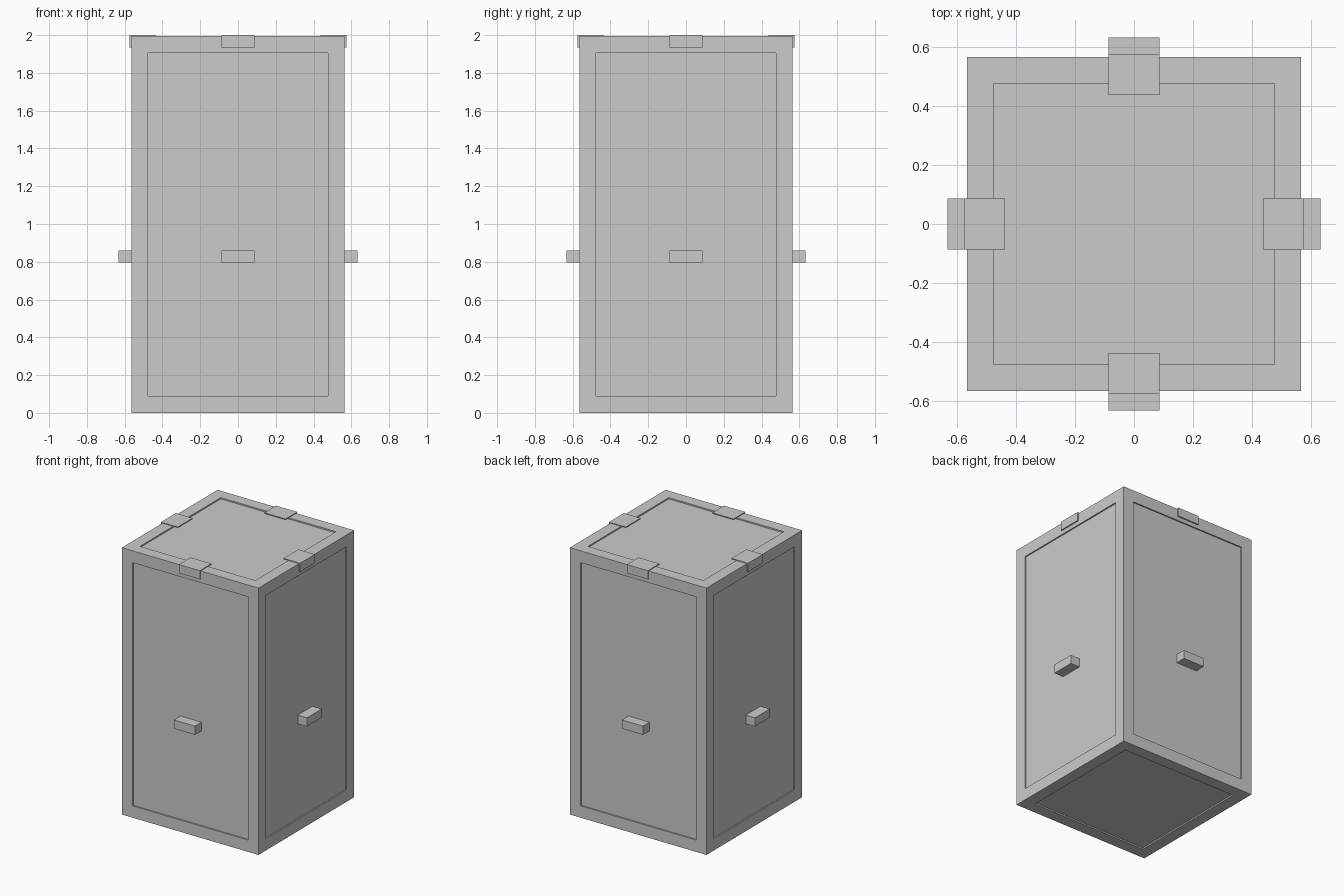
import bpy, bmesh
from math import pi
from mathutils import Matrix

if "Cube" in bpy.data.objects:
    bpy.data.objects.remove(bpy.data.objects["Cube"])

HALF, TOP, BORDER, DEPTH = 0.565, 1.994, 0.125, 0.01


def finish(bm, name):
    bmesh.ops.recalc_face_normals(bm, faces=bm.faces[:])
    me = bpy.data.meshes.new(name)
    bm.to_mesh(me)
    bm.free()
    ob = bpy.data.objects.new(name, me)
    bpy.context.collection.objects.link(ob)
    return ob


def prism(name, profile, half_width, turn):
    # extrude a (y, z) profile along x, then turn it to one side of the case
    bm = bmesh.new()
    face = bm.faces.new([bm.verts.new((-half_width, y, z)) for y, z in profile])
    ext = bmesh.ops.extrude_face_region(bm, geom=[face])
    verts = [v for v in ext["geom"] if isinstance(v, bmesh.types.BMVert)]
    bmesh.ops.translate(bm, vec=(2 * half_width, 0, 0), verts=verts)
    bm.transform(Matrix.Rotation(turn, 4, 'Z'))
    return finish(bm, name)


# Case: tall box with a shallow recessed panel on every face
bm = bmesh.new()
bmesh.ops.create_cube(bm, size=1)
bm.transform(Matrix.Translation((0, 0, TOP / 2)) @ Matrix.Diagonal((2 * HALF, 2 * HALF, TOP, 1)))
panels = bm.faces[:]
bmesh.ops.inset_individual(bm, faces=panels, thickness=BORDER)
for f in panels:
    n = f.normal.copy()
    ext = bmesh.ops.extrude_discrete_faces(bm, faces=[f])
    for g in ext["faces"]:
        bmesh.ops.translate(bm, vec=-n * DEPTH, verts=g.verts[:])
finish(bm, "case")

# Handles and folded lid clips, one of each per side
handle = [(-0.632, 0.795), (-0.555, 0.795), (-0.555, 0.86), (-0.632, 0.86)]
clip = [(-0.575, 2.0), (-0.575, 1.935), (-0.565, 1.935),
        (-0.565, TOP), (-0.437, TOP), (-0.437, 2.0)]
for i, side in enumerate(("front", "right", "back", "left")):
    prism(side + "_handle", handle, 0.087, i * pi / 2)
    prism(side + "_clip", clip, 0.087, i * pi / 2)
